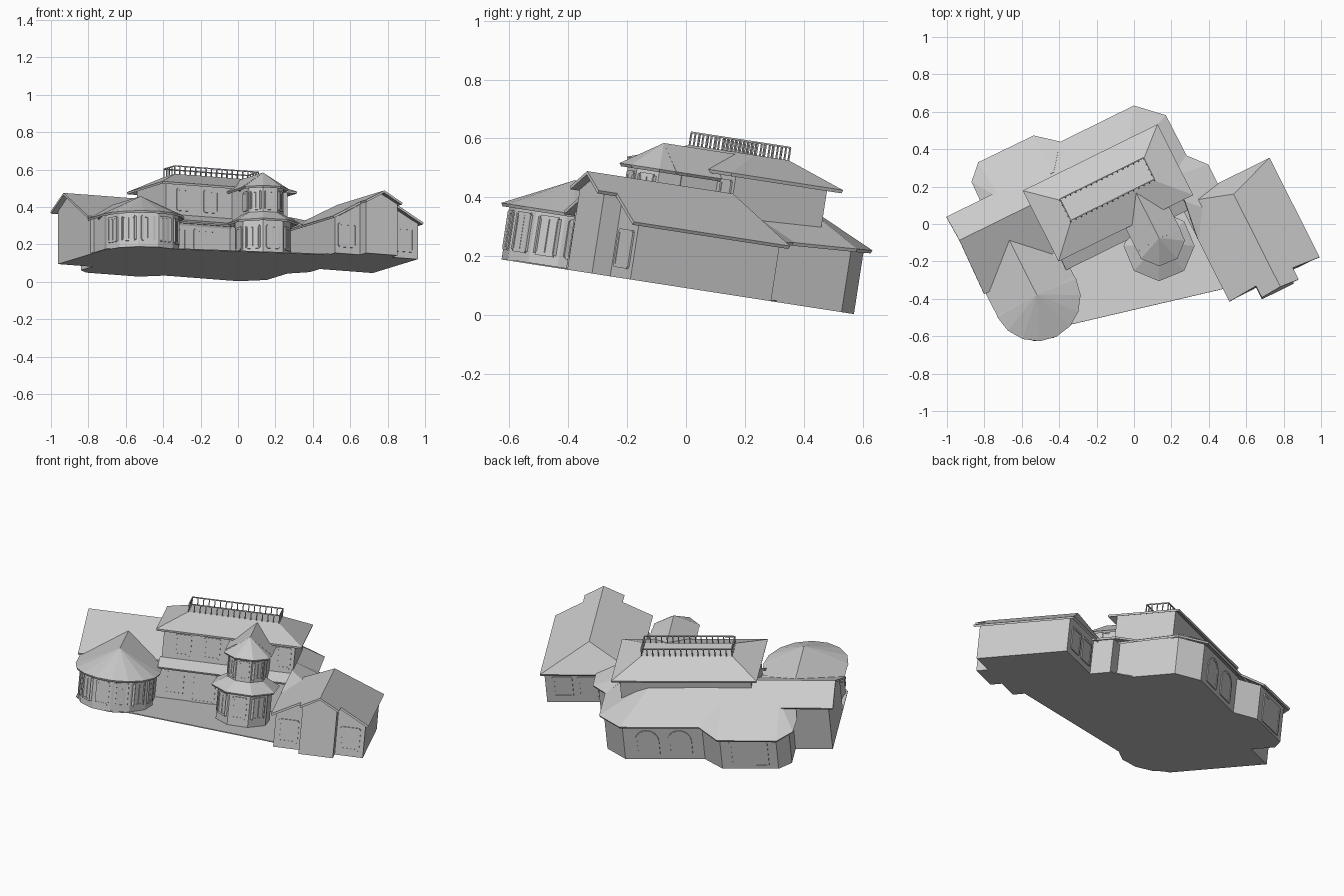
import bpy, bmesh, math
from mathutils import Matrix, Vector

if "Cube" in bpy.data.objects:
    bpy.data.objects.remove(bpy.data.objects["Cube"], do_unlink=True)

# The house is drawn square to its own axes, then turned and tipped backwards
PLACE = (Matrix.Translation((0, 0, 0.092)) @ Matrix.Rotation(math.radians(-8.8), 4, 'X')
         @ Matrix.Rotation(math.radians(26.5), 4, 'Z'))

grey = bpy.data.materials.new("plain_grey")
grey.use_nodes = True
COLOUR = (0.6, 0.6, 0.6, 1)
grey.diffuse_color = COLOUR
grey.node_tree.nodes["Principled BSDF"].inputs["Base Color"].default_value = COLOUR


def finish(name, bm):
    bmesh.ops.recalc_face_normals(bm, faces=bm.faces)
    mesh = bpy.data.meshes.new(name)
    bm.to_mesh(mesh)
    bm.free()
    mesh.materials.append(grey)
    ob = bpy.data.objects.new(name, mesh)
    bpy.context.scene.collection.objects.link(ob)
    ob.matrix_world = PLACE
    return ob


def extrude(bm, points, shift):
    face = bm.faces.new([bm.verts.new(p) for p in points])
    new = bmesh.ops.extrude_face_region(bm, geom=[face])["geom"]
    bmesh.ops.translate(bm, vec=shift, verts=[g for g in new if isinstance(g, bmesh.types.BMVert)])


def prism(name, outline, low, high):
    bm = bmesh.new()
    extrude(bm, [(x, y, low) for x, y in outline], (0, 0, high - low))
    return finish(name, bm)


def rect(x0, x1, y0, y1):
    return [(x0, y0), (x1, y0), (x1, y1), (x0, y1)]


def ring(cx, cy, r, n, phase):
    return [(cx + r * math.cos(phase + math.tau * i / n),
             cy + r * math.sin(phase + math.tau * i / n)) for i in range(n)]


def roof(name, verts, faces, thick=0.012):
    bm = bmesh.new()
    vs = [bm.verts.new(v) for v in verts]
    for f in faces:
        bm.faces.new([vs[i] for i in f])
    bmesh.ops.recalc_face_normals(bm, faces=bm.faces)
    if sum(f.normal.z for f in bm.faces) < 0:
        bmesh.ops.reverse_faces(bm, faces=bm.faces)
    mesh_ob = finish(name, bm)
    if mesh_ob.data.polygons[0].normal.z < 0:
        mesh_ob.data.flip_normals()
    mod = mesh_ob.modifiers.new("thickness", 'SOLIDIFY')
    mod.thickness = thick
    mod.offset = -1


def loft_roof(name, low, z0, high, z1, cap=False):
    n = len(low)
    verts = [(x, y, z0) for x, y in low] + [(x, y, z1) for x, y in high]
    faces = [(i, (i + 1) % n, n + (i + 1) % n, n + i) for i in range(n)]
    roof(name, verts, faces + ([tuple(range(n, 2 * n))] if cap else []))


def cone_roof(name, low, z0, tip):
    n = len(low)
    roof(name, [(x, y, z0) for x, y in low] + [tip], [(i, (i + 1) % n, n) for i in range(n)])


def bar(bm, a, b, size):
    a, b = Vector(a), Vector(b)
    turn = (b - a).to_track_quat('Z', 'Y').to_matrix().to_4x4()
    bmesh.ops.create_cube(bm, size=1, matrix=Matrix.Translation((a + b) / 2) @ turn
                          @ Matrix.Diagonal((size, size, (b - a).length, 1)))


def window(name, x, y, angle, width, low, high, panes=2, arch=False):
    """Framed window; angle 0 faces the front, turning anticlockwise."""
    a = math.radians(angle)
    side, out = Vector((math.cos(a), math.sin(a), 0)), Vector((math.sin(a), -math.cos(a), 0))
    mid, h = Vector((x, y, 0)), width / 2
    at = lambda s, z: mid + side * s + Vector((0, 0, z))
    edge = [(-h, low), (h, low)]
    if arch:
        edge += [(h * math.cos(t * math.pi / 8), high - h + h * math.sin(t * math.pi / 8)) for t in range(9)]
    else:
        edge += [(h, high), (-h, high)]
    bm = bmesh.new()
    extrude(bm, [at(s, z) for s, z in edge], out * 0.004)
    for i, p in enumerate(edge):
        q = edge[(i + 1) % len(edge)]
        if p != q:
            bar(bm, at(*p), at(*q), 0.012)
    for i in range(1, panes):
        s = -h + width * i / panes
        bar(bm, at(s, low), at(s, high), 0.008)
    z = low + (high - low) * 0.65
    bar(bm, at(-h, z), at(h, z), 0.008)
    finish(name, bm)


def window_band(name, cx, cy, r, n, phase, picks, low, high, fill=0.62):
    apothem = r * math.cos(math.pi / n)
    for i in picks:
        t = phase + math.tau * (i + 0.5) / n
        window(f"{name}_{i}", cx + apothem * math.cos(t), cy + apothem * math.sin(t),
               math.degrees(t) + 90, 2 * r * math.sin(math.pi / n) * fill, low, high)


# Ground plate
prism("ground_plate", [(-0.87, 0.41), (-0.87, -0.17), (-0.77, -0.32), (-0.66, -0.36), (-0.55, -0.335),
                       (0.28, -0.53), (0.28, -0.6), (0.43, -0.6), (0.43, -0.67), (0.61, -0.67),
                       (0.61, -0.6), (0.775, -0.6), (0.775, -0.06), (0.46, -0.06), (0.46, 0.06),
                       (0.375, 0.16), (0.375, 0.41), (0.26, 0.515), (-0.18, 0.515),
                       (-0.29, 0.61), (-0.6, 0.61), (-0.665, 0.55), (-0.665, 0.41)], 0, 0.005)

# Main block walls, with the gable end on the right-hand side
bm = bmesh.new()
extrude(bm, [(-0.87, 0.02, 0), (-0.87, 0.41, 0), (-0.87, 0.41, 0.285),
             (-0.87, 0.287, 0.352), (-0.87, 0.02, 0.203)], (0.5, 0, 0))
finish("side_wing_walls", bm)
prism("main_walls", [(-0.6, 0), (0.375, 0), (0.375, 0.41), (0.26, 0.515), (-0.6, 0.515)], 0, 0.215)
prism("back_bay_walls", [(-0.665, 0.4), (-0.25, 0.4), (-0.18, 0.515), (-0.29, 0.61),
                         (-0.6, 0.61), (-0.665, 0.55)], 0, 0.2)
prism("link_walls", rect(0.28, 0.46, -0.25, 0.06), 0, 0.2)
prism("upper_walls", rect(-0.44, 0.285, -0.02, 0.33), 0.2, 0.42)

# Main lower roof: long ridge, hipped at one end
roof("main_roof", [(-0.9, -0.01, 0.2), (-0.9, 0.287, 0.366), (-0.9, 0.443, 0.285), (-0.6, 0.443, 0.285),
                   (-0.6, 0.543, 0.223), (0.27, 0.543, 0.223), (0.4, 0.42, 0.22), (0.405, -0.01, 0.2),
                   (0.1, 0.287, 0.366)],
     [(0, 7, 8, 1), (1, 8, 5, 4, 3, 2), (8, 6, 5), (8, 7, 6)])
roof("back_bay_roof", [(-0.695, 0.44, 0.21), (-0.69, 0.563, 0.21), (-0.61, 0.643, 0.2), (-0.28, 0.64, 0.2),
                       (-0.17, 0.545, 0.222), (-0.28, 0.4, 0.306), (-0.6, 0.4, 0.306), (-0.69, 0.4, 0.306)],
     [(0, 1, 6, 7), (1, 2, 6), (2, 3, 5, 6), (3, 4, 5)])
roof("link_roof", [(0.255, -0.25, 0.2), (0.485, -0.25, 0.2), (0.485, 0.083, 0.2), (0.4, 0.18, 0.21),
                   (0.28, 0.1, 0.27), (0.28, -0.05, 0.27)], [(0, 1, 5), (1, 2, 4, 5), (2, 3, 4)])
roof("porch_roof", [(-0.45, -0.09, 0.205), (0.3, -0.09, 0.205), (0.3, -0.015, 0.245), (-0.45, -0.015, 0.245)],
     [(0, 1, 2, 3)])

# Upper roof with flat deck and railing
loft_roof("upper_roof", rect(-0.48, 0.325, -0.058, 0.37), 0.41,
          rect(-0.33, 0.17, 0.095, 0.225), 0.482, cap=True)
bm = bmesh.new()
corners = rect(-0.33, 0.17, 0.095, 0.225)
for i, (x, y) in enumerate(corners):
    a, b = Vector((x, y, 0.48)), Vector((*corners[(i + 1) % 4], 0.48))
    up = Vector((0, 0, 0.045))
    bar(bm, a + up, b + up, 0.006)
    count = round((b - a).length / 0.032)
    for k in range(count):
        p = a.lerp(b, k / count)
        bar(bm, p, p + up, 0.005)
finish("deck_railing", bm)

# Round sitting room on the front right
RX, RY, RN = -0.657, -0.152, 12
prism("round_room_walls", ring(RX, RY, 0.205, RN, 0), 0, 0.2)
prism("round_room_link_walls", rect(-0.85, -0.46, RY, 0.1), 0, 0.2)
cone_roof("round_room_roof", ring(RX, RY, 0.235, 16, 0), 0.19, (RX, RY, 0.304))
roof("round_room_link_roof", [(-0.89, RY, 0.19), (RX, RY, 0.304), (-0.425, RY, 0.19),
                              (-0.89, 0.02, 0.19), (RX, 0.18, 0.304), (-0.425, 0.02, 0.19)],
     [(0, 1, 4, 3), (1, 2, 5, 4)])
window_band("round_room_window", RX, RY, 0.205, RN, 0, range(6, 12), 0.04, 0.165)

# Two-storey turret
TX, TY, TP = 0.053, -0.194, math.radians(-116.5)
prism("turret_lower_walls", ring(TX, TY, 0.15, 8, TP), 0, 0.205)
prism("turret_upper_walls", ring(TX, TY, 0.108, 8, TP), 0.2, 0.395)
prism("turret_link_walls", rect(TX - 0.1, TX + 0.1, TY, 0), 0, 0.395)
loft_roof("turret_skirt_roof", ring(TX, TY, 0.19, 8, TP), 0.2, ring(TX, TY, 0.105, 8, TP), 0.25)
cone_roof("turret_roof", ring(TX, TY, 0.138, 8, TP), 0.385, (TX, TY, 0.475))
roof("turret_link_roof", [(TX - 0.13, TY, 0.385), (TX, TY, 0.475), (TX + 0.13, TY, 0.385),
                          (TX - 0.13, 0, 0.385), (TX, 0.08, 0.475), (TX + 0.13, 0, 0.385)],
     [(0, 1, 4, 3), (1, 2, 5, 4)])
for name, r, low, high in (("lower", 0.15, 0.05, 0.165), ("upper", 0.108, 0.265, 0.36)):
    window_band(f"turret_{name}_window", TX, TY, r, 8, TP, (6, 7, 0, 1), low, high)

# Left wing with a projecting gable front
GX = 0.525
prism("wing_walls", rect(0.28, 0.775, -0.6, -0.06), 0, 0.205)
bm = bmesh.new()
extrude(bm, [(GX - 0.095, -0.67, 0), (GX + 0.095, -0.67, 0), (GX + 0.095, -0.67, 0.275),
             (GX, -0.67, 0.325), (GX - 0.095, -0.67, 0.275)], (0, 0.3, 0))
finish("wing_gable_walls", bm)
bm = bmesh.new()
extrude(bm, [(0.28, -0.6, 0.19), (0.775, -0.6, 0.19), (GX, -0.6, 0.325)], (0, 0.1, 0))
finish("wing_side_gable_walls", bm)
wing_verts, wing_faces = [(GX, -0.7, 0.341), (GX, -0.14, 0.341)], []
for s in (-1, 1):
    k = len(wing_verts)
    wing_verts += [(GX + s * 0.11, -0.7, 0.282), (GX + s * 0.11, -0.63, 0.282),
                   (GX + s * 0.27, -0.63, 0.195), (GX + s * 0.27, -0.03, 0.195)]
    wing_faces.append((0, k, k + 1, k + 2, k + 3, 1))
roof("wing_roof", wing_verts, wing_faces + [(1, 5, 9)])

# Windows and doors: x, y, facing, width, low, high, panes, arched
for name, spec in {
    "porch_door": (-0.2, 0, 0, 0.12, 0.01, 0.17, 2),
    "porch_window": (-0.36, 0, 0, 0.09, 0.04, 0.17, 2),
    "upper_window_a": (-0.33, -0.02, 0, 0.08, 0.27, 0.38, 2),
    "upper_window_b": (-0.17, -0.02, 0, 0.08, 0.27, 0.38, 2),
    "upper_window_c": (0.225, -0.02, 0, 0.07, 0.27, 0.38, 2),
    "wing_window_a": (0.355, -0.6, 0, 0.1, 0.04, 0.16, 2),
    "wing_window_b": (0.695, -0.6, 0, 0.1, 0.04, 0.16, 2),
    "wing_back_window_a": (0.54, -0.06, 180, 0.1, 0.04, 0.16, 2),
    "wing_back_window_b": (0.68, -0.06, 180, 0.1, 0.04, 0.16, 2),
    "back_arch_window_a": (0.13, 0.515, 180, 0.12, 0.03, 0.18, 2, True),
    "back_arch_window_b": (-0.05, 0.515, 180, 0.12, 0.03, 0.18, 2, True),
    "bay_glass_doors": (-0.445, 0.61, 180, 0.2, 0.02, 0.17, 3),
}.items():
    window(name, *spec)
